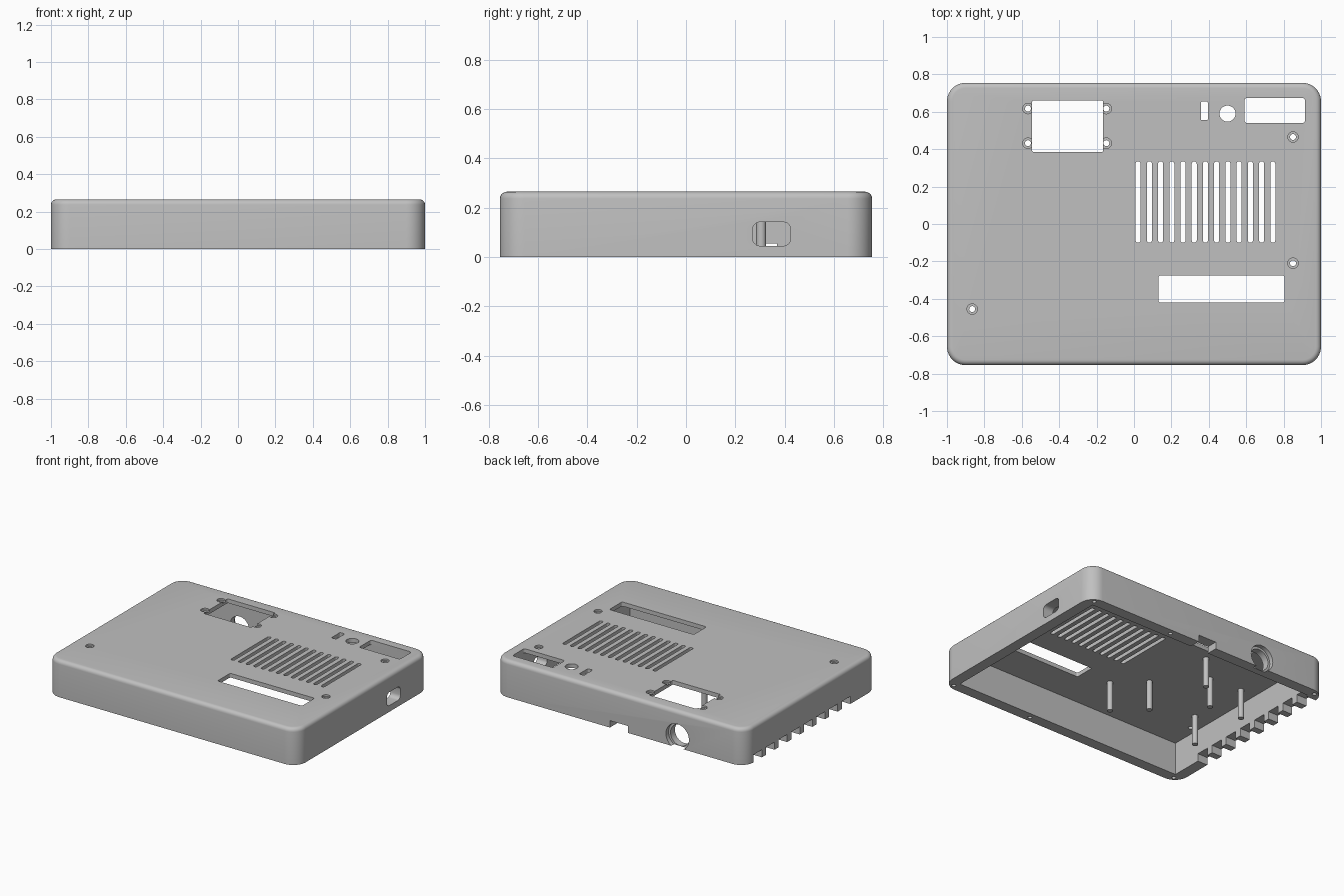
import bpy, bmesh, math
from mathutils import Matrix

if "Cube" in bpy.data.objects:
    bpy.data.objects.remove(bpy.data.objects["Cube"])

grey = bpy.data.materials.new("light grey plastic")
grey.diffuse_color = (0.53, 0.53, 0.53, 1)
grey.use_nodes = True
grey.node_tree.nodes["Principled BSDF"].inputs["Base Color"].default_value = grey.diffuse_color


def make(name, bm):
    bmesh.ops.recalc_face_normals(bm, faces=bm.faces)
    me = bpy.data.meshes.new(name)
    bm.to_mesh(me)
    bm.free()
    ob = bpy.data.objects.new(name, me)
    me.materials.append(grey)
    bpy.context.collection.objects.link(ob)
    return ob


def box(bm, lo, hi, r=0, axis=2, seg=5):
    """Box between two corners, edges along one axis rounded by r."""
    size = [b - a for a, b in zip(lo, hi)]
    mid = [(a + b) / 2 for a, b in zip(lo, hi)]
    verts = bmesh.ops.create_cube(bm, size=1)["verts"]
    for v in verts:
        v.co = [c * s + m for c, s, m in zip(v.co, size, mid)]
    if r:
        edges = {e for v in verts for e in v.link_edges
                 if abs(e.verts[0].co[axis] - e.verts[1].co[axis]) > 1e-6}
        bmesh.ops.bevel(bm, geom=list(edges), offset=r, segments=seg,
                        profile=0.5, affect='EDGES')


def rod(bm, x, y, z0, z1, r0, r1=None, seg=24):
    """Vertical cylinder or cone."""
    bmesh.ops.create_cone(bm, cap_ends=True, segments=seg, radius1=r0,
                          radius2=r0 if r1 is None else r1, depth=z1 - z0,
                          matrix=Matrix.Translation((x, y, (z0 + z1) / 2)))


def cut(target, build):
    """Subtract the solids added by build(bm)."""
    bm = bmesh.new()
    build(bm)
    tool = make("cutter", bm)
    tool.hide_render = True
    mod = target.modifiers.new("cut", 'BOOLEAN')
    mod.operation, mod.solver, mod.object = 'DIFFERENCE', 'EXACT', tool
    bpy.context.view_layer.objects.active = target
    bpy.ops.object.modifier_apply(modifier=mod.name)
    bpy.data.objects.remove(tool)


X, Y, H, WALL, CEIL = 1.0, 0.755, 0.265, 0.08, 0.235

# Outer cover with rounded corners and a soft top edge
bm = bmesh.new()
box(bm, (-X, -Y, 0), (X, Y, H), r=0.1, seg=10)
top = [e for e in bm.edges if all(v.co.z > H - 1e-4 for v in e.verts)]
bmesh.ops.bevel(bm, geom=top, offset=0.028, segments=5, profile=0.5, affect='EDGES')
cover = make("case_cover", bm)

# Hollow interior, open at the bottom
cut(cover, lambda b: box(b, (-X + WALL, -Y + WALL, -0.1), (X - WALL, Y - WALL, CEIL)))


# Openings in the top: display, ports, button, vents
def top_openings(b):
    for x0, y0, x1, y1, r in ((-0.545, 0.385, -0.165, 0.66, 0.008),
                              (0.357, 0.555, 0.395, 0.655, 0.008),
                              (0.59, 0.54, 0.915, 0.674, 0.015),
                              (0.13, -0.42, 0.805, -0.275, 0.012)):
        box(b, (x0, y0, 0.2), (x1, y1, 0.4), r)
    rod(b, 0.5, 0.59, 0.2, 0.4, 0.043, seg=32)
    for i in range(13):
        x = 0.022 + 0.06 * i
        box(b, (x - 0.0135, -0.1, 0.2), (x + 0.0135, 0.335, 0.4), 0.013, seg=6)


cut(cover, top_openings)

# Countersunk screw holes in the top
screws = [(0.85, 0.465), (0.85, -0.21), (-0.865, -0.455)]
screws += [(x, y) for x in (-0.567, -0.148) for y in (0.617, 0.432)]
cut(cover, lambda b: [rod(b, x, y, 0.2, 0.4, 0.016) for x, y in screws])
cut(cover, lambda b: [rod(b, x, y, H - 0.012, 0.4, 0.028) for x, y in screws])

# Screw holes in the bottom rim
cut(cover, lambda b: [rod(b, x, y, -0.1, 0.1, 0.014, seg=16)
                      for x in (-0.94, 0.29, 0.94) for y in (-0.715, 0.715)])

# Port opening in the right wall
cut(cover, lambda b: box(b, (0.85, 0.27, 0.045), (1.1, 0.425, 0.142), 0.03, axis=0))


# Notch and stepped round socket in the back wall
def back_hole(r, y0):
    def build(b):
        rod(b, 0, 0, y0, 0.9, r, seg=40)
        bmesh.ops.transform(b, verts=b.verts, matrix=Matrix.Translation((-0.46, 0, 0.078))
                            @ Matrix.Rotation(-math.pi / 2, 4, 'X'))
    return build


cut(cover, lambda b: box(b, (-0.065, 0.6, -0.1), (0.08, 0.9, 0.05)))
cut(cover, back_hole(0.076, 0.6))
cut(cover, back_hole(0.092, 0.725))

# Row of terminal slots along the bottom of the left wall
cut(cover, lambda b: [box(b, (-1.1, y - 0.048, -0.1), (-0.85, y + 0.048, 0.055))
                      for y in (0.61 - 0.144 * i for i in range(8))])

# Support pins hanging from the ceiling
pins = []
for x, y in ((-0.08, -0.34), (-0.27, -0.165), (-0.36, 0.305),
             (-0.55, 0.12), (-0.8, 0.135), (-0.79, -0.32)):
    bm = bmesh.new()
    rod(bm, x, y, 0.02, CEIL + 0.005, 0.02)
    pins.append(make("support_pin", bm))

# Smooth curved parts, keep hard edges
bpy.ops.object.select_all(action='DESELECT')
for ob in [cover] + pins:
    ob.select_set(True)
bpy.context.view_layer.objects.active = cover
bpy.ops.object.shade_smooth_by_angle(angle=math.radians(30))
